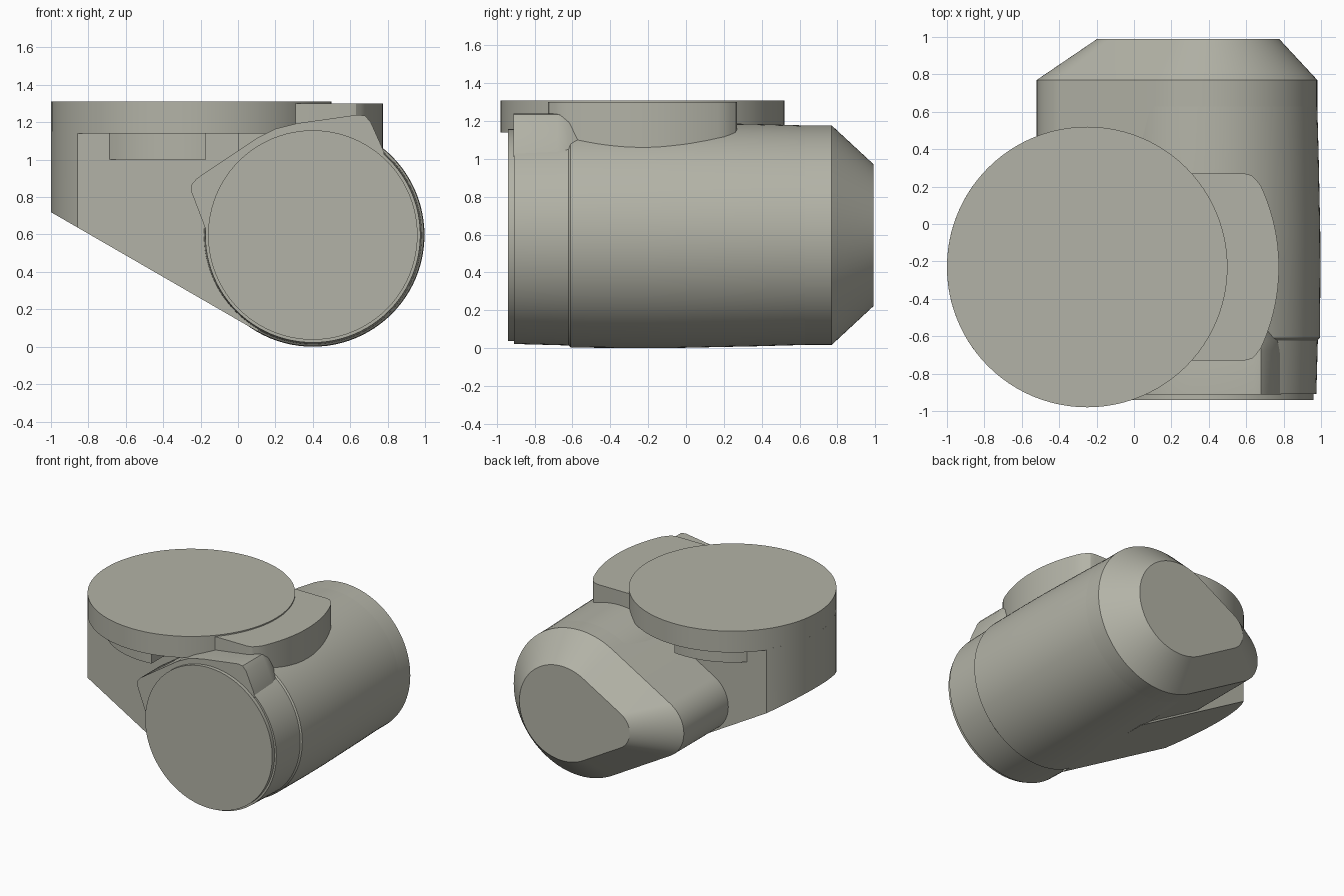
import bpy, bmesh, math
from mathutils import Vector

cube = bpy.data.objects.get("Cube")
if cube:
    bpy.data.objects.remove(cube, do_unlink=True)

grey = bpy.data.materials.new("warm_grey")
grey.use_nodes = True
colour = (0.45, 0.45, 0.385, 1)
grey.diffuse_color = colour
grey.node_tree.nodes["Principled BSDF"].inputs["Base Color"].default_value = colour

CX, CZ = 0.40, 0.597      # axis of the barrel (runs along y)
DX, DY = -0.25, -0.23     # axis of the mounting disc (runs along z)


def loft(name, sections):
    """Skin a stack of equal-length closed sections and cap both ends."""
    bm = bmesh.new()
    rings = [[bm.verts.new(p) for p in s] for s in sections]
    n = len(rings[0])
    for a, b in zip(rings, rings[1:]):
        for i in range(n):
            j = (i + 1) % n
            bm.faces.new((a[i], a[j], b[j], b[i]))
    bm.faces.new(rings[0][::-1])
    bm.faces.new(rings[-1])
    bmesh.ops.recalc_face_normals(bm, faces=bm.faces)
    mesh = bpy.data.meshes.new(name)
    bm.to_mesh(mesh)
    bm.free()
    mesh.materials.append(grey)
    ob = bpy.data.objects.new(name, mesh)
    bpy.context.collection.objects.link(ob)
    bpy.ops.object.select_all(action='DESELECT')
    ob.select_set(True)
    bpy.context.view_layer.objects.active = ob
    bpy.ops.object.shade_smooth_by_angle(angle=math.radians(25))
    return ob


def arc(cx, cy, r, a0, a1, n):
    """Points on an arc, angles in degrees."""
    return [(cx + r * math.cos(math.radians(a0 + (a1 - a0) * i / n)),
             cy + r * math.sin(math.radians(a0 + (a1 - a0) * i / n))) for i in range(n + 1)]


def along_y(pts, y, s=1.0):
    """Place an xz outline at depth y, scaled about the barrel axis."""
    return [(CX + (x - CX) * s, y, CZ + (z - CZ) * s) for x, z in pts]


def at_z(pts, z):
    return [(x, y, z) for x, y in pts]


# Barrel with a slight swell in the middle
circle = arc(CX, CZ, 1.0, 0, 356.25, 95)
barrel = [(-0.91, 0.575), (-0.62, 0.583), (-0.61, 0.594), (-0.25, 0.597),
          (-0.05, 0.596), (0.38, 0.587), (0.70, 0.578)]
loft("barrel", [along_y(circle, y, r) for y, r in barrel])
loft("front_cap", [along_y(circle, y, 0.56) for y in (-0.94, -0.90)])

# Teardrop rear housing with a chamfered end
R, TIP = 0.58, 0.24
tip_x = CX - (R - TIP) / math.sin(math.radians(30))
teardrop = arc(CX, CZ, R, -120, 120, 64) + arc(tip_x, CZ, TIP, 120, 240, 24)
loft("rear_housing", [along_y(teardrop, 0.0), along_y(teardrop, 0.77),
                      along_y(teardrop, 0.99, 0.648)])

# Round mounting disc and the boss below it
loft("mounting_disc", [at_z(arc(DX, DY, 0.75, 0, 356.25, 95), z) for z in (1.14, 1.31)])
loft("disc_boss", [at_z(arc(DX, DY, 0.62, 82.6, 277.4, 48), z) for z in (1.0, 1.15)])

# Wedge arm: rounded outer end, underside sloping tangent to the barrel
half = math.degrees(math.asin(0.44 / 0.75))
arm = arc(DX, DY, 0.75, 180 - half, 180 + half, 32) + [(0.11, DY - 0.44), (0.11, DY + 0.44)]
slope = math.tan(math.radians(30))
under = [(x, y, CZ - 0.594 / math.cos(math.radians(30)) + slope * (CX - x)) for x, y in arm]
loft("wedge_arm", [under, at_z(arm, 1.15)])
bridge = [(0.05, DY - 0.44), (0.40, DY - 0.44), (0.40, DY + 0.44), (0.05, DY + 0.44)]
loft("arm_bridge", [at_z(bridge, 0.6), at_z(bridge, 1.15)])

# Side lug concentric with the disc
lug = ([(0.0, -0.73), (0.59, -0.73), (0.63, -0.72), (0.655, -0.695)]
       + arc(DX, DY, 1.025, -25, 25, 24)
       + [(0.655, 0.235), (0.63, 0.26), (0.59, 0.27), (0.0, 0.27)])
loft("side_lug", [at_z(lug, 0.95), at_z(lug, 1.30)])

# Cast collar around the upper front of the barrel
collar = [(-0.17, 0.62), (-0.25, 0.83), (-0.25, 0.865), (-0.22, 0.90), (0.10, 1.115),
          (0.20, 1.165), (0.32, 1.195), (0.64, 1.24), (0.68, 1.235), (0.71, 1.20),
          (0.775, 1.055), (0.80, 0.95), (0.40, 0.70)]
loft("front_collar", [along_y(collar, -0.912), along_y(collar, -0.68),
                      along_y(collar, -0.62, 0.98), along_y(collar, -0.56, 0.92)])
